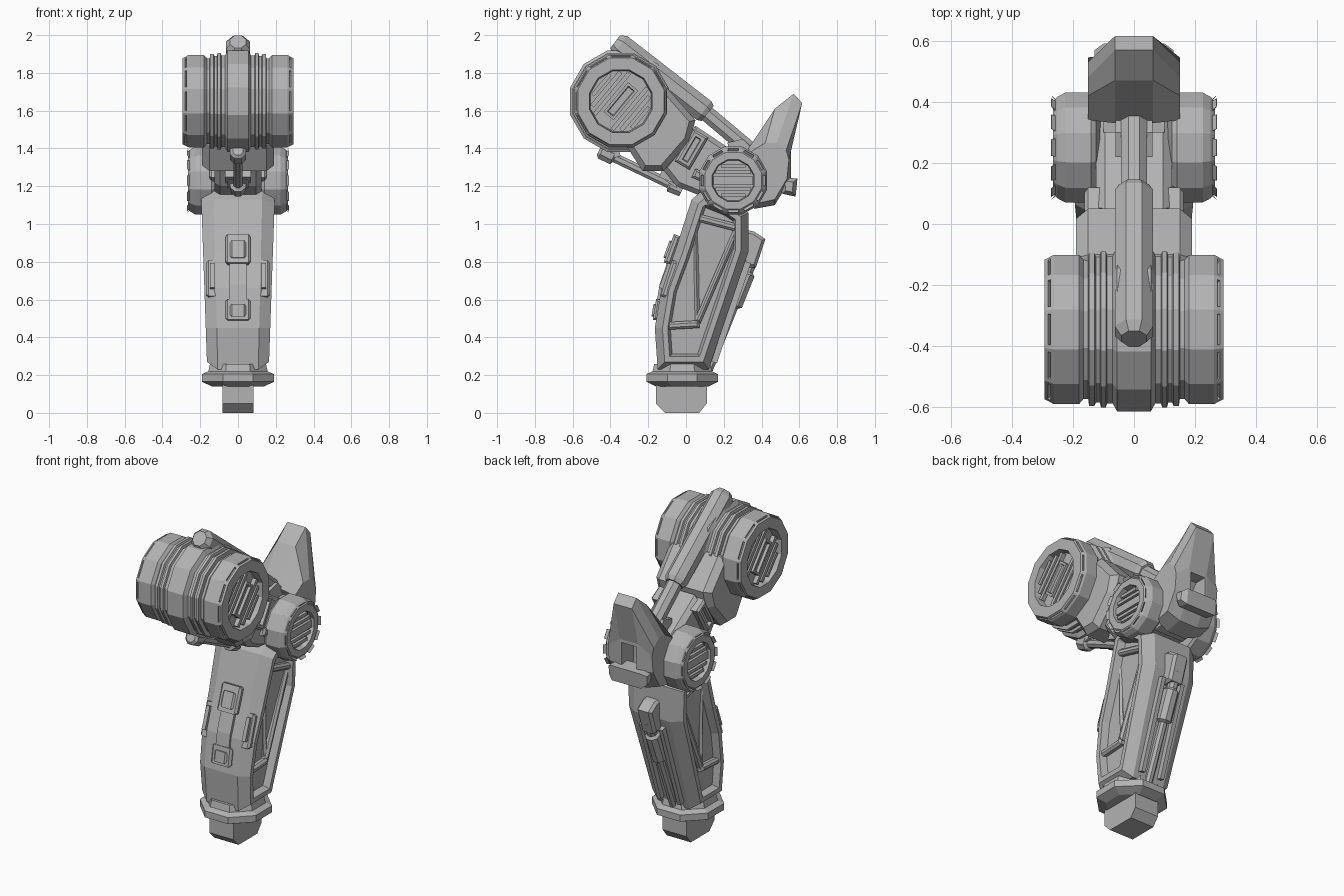
import bpy, bmesh, math
from mathutils import Vector

cube = bpy.data.objects.get("Cube")
if cube:
    bpy.data.objects.remove(cube)

grey = bpy.data.materials.new("plain_grey")
grey.use_nodes = True
grey.diffuse_color = (0.45, 0.45, 0.45, 1)
grey.node_tree.nodes["Principled BSDF"].inputs["Base Color"].default_value = grey.diffuse_color


def finish(name, bm, mirror=False):
    bmesh.ops.recalc_face_normals(bm, faces=bm.faces)
    mesh = bpy.data.meshes.new(name)
    bm.to_mesh(mesh)
    bm.free()
    mesh.materials.append(grey)
    ob = bpy.data.objects.new(name, mesh)
    bpy.context.scene.collection.objects.link(ob)
    if mirror:
        ob.modifiers.new("mirror", "MIRROR").use_axis[0] = True
    return ob


def skin(bm, rings):
    """Bridge consecutive rings, cap both ends; return the bands and caps."""
    n = len(rings[0])
    bands = [[bm.faces.new((a[i], a[(i + 1) % n], b[(i + 1) % n], b[i])) for i in range(n)]
             for a, b in zip(rings, rings[1:])]
    caps = [bm.faces.new(rings[0]), bm.faces.new(rings[-1])]
    bmesh.ops.recalc_face_normals(bm, faces=bm.faces)
    return bands, caps


def loft(name, sections, steps=(), mirror=False, taper=None):
    """Side outlines (y, z) placed at x stations; the end caps are inset in steps."""
    bm = bmesh.new()
    rings = [[bm.verts.new((x, y, z)) for y, z in pts] for x, pts in sections]
    caps = skin(bm, rings)[1]
    for thick, depth in steps:
        bmesh.ops.inset_individual(bm, faces=caps[1:] if mirror else caps, thickness=thick,
                                   depth=depth, use_even_offset=True)
    if taper:
        for v in bm.verts:
            v.co.x *= taper(v.co.z)
    return finish(name, bm, mirror)


def slab(name, pts, half, steps=()):
    return loft(name, [(-half, pts), (half, pts)], steps)


def strut(name, a, b, width, x0, x1, steps=(), mirror=False):
    """Straight bar in the side plane from a to b."""
    a, b = Vector(a), Vector(b)
    d = (b - a).normalized()
    n = Vector((-d.y, d.x)) * width / 2
    pts = [a + n, b + n, b - n, a - n]
    return loft(name, [(x0, pts), (x1, pts)], steps, mirror)


def lathe(name, profile, origin, axis, n=8, windows=()):
    """Faceted turned part: (distance, radius) pairs along an axis."""
    bm = bmesh.new()
    q = Vector(axis).to_track_quat("Z", "Y")
    rings = []
    for d, r in profile:
        angles = [(i + 0.5) * math.tau / n for i in range(n)]
        rings.append([bm.verts.new(Vector(origin) + q @ Vector((r * math.cos(t), r * math.sin(t), d)))
                      for t in angles])
    bands, _ = skin(bm, rings)
    for w in windows:
        bmesh.ops.inset_individual(bm, faces=bands[w], thickness=0.013, use_even_offset=True)
        bmesh.ops.inset_individual(bm, faces=bands[w], thickness=0.003, depth=-0.018)
    return finish(name, bm)


def rod(name, a, b, profile, n=8):
    """Turned part between two points of the centre plane."""
    a, b = Vector((0, *a)), Vector((0, *b))
    return lathe(name, [(t * (b - a).length, r) for t, r in profile], a, b - a, n)


def drum(name, half, y, z):
    """Symmetric drum across x with recessed windows in both end rings."""
    prof = [(-x, r) for x, r in reversed(half)] + half
    return lathe(name, prof, (0, y, z), (1, 0, 0), 12, (2, len(prof) - 4))


def slats(name, y, z, radius, x0, x1, angle, offsets):
    for s in (1, -1):
        d = Vector((s * math.cos(angle), math.sin(angle)))
        n = Vector((-d.y, d.x))
        for o, w in offsets:
            reach = d * math.sqrt(radius ** 2 - (abs(o) + w / 2) ** 2)
            c = Vector((y, z)) + n * o
            strut(name, c - reach, c + reach, w, s * x0, s * x1)


# Foot peg and collar
slab("foot_peg", [(-0.16, 0.16), (-0.16, 0.05), (-0.11, 0), (0.07, 0), (0.11, 0.05), (0.11, 0.16)], 0.082)
lathe("ankle_collar", [(0.14, 0.15), (0.165, 0.206), (0.205, 0.206), (0.22, 0.17), (0.26, 0.16)],
      (0, -0.02, 0), (0, 0, 1))

# Lower leg shell with recessed side panels
shell = [(-0.15, 0.23), (-0.165, 0.45), (-0.13, 0.66), (-0.06, 0.85), (0.03, 1.13), (0.09, 1.18),
         (0.24, 1.12), (0.33, 1.06), (0.33, 0.85), (0.12, 0.23)]
slab_half = 0.125
loft("lower_leg", [(-slab_half, shell), (slab_half, shell)],
     [(0.04, 0.065), (0.028, 0), (0.014, -0.045)], taper=lambda z: (0.155 + 0.035 * z) / 0.19)
edge = [(0.012, 0.012)]
strut("top_brace", (0.04, 1.04), (0.27, 0.98), 0.04, 0.12, 0.165, edge, True)
strut("low_brace", (-0.1, 0.46), (0.07, 0.47), 0.04, 0.11, 0.15, edge, True)
strut("diagonal_brace", (0.27, 0.97), (0.06, 0.48), 0.035, 0.11, 0.15, edge, True)
strut("slant_brace", (0.05, 1.0), (0.06, 0.48), 0.025, 0.11, 0.14, edge, True)

# Shin plates
slab("shin_strip", [(-0.17, 0.5), (-0.14, 0.68), (-0.05, 0.94), (0, 0.9), (-0.1, 0.5)], 0.045)
for a, b in (((-0.1, 0.79), (-0.045, 0.94)), ((-0.156, 0.49), (-0.138, 0.6))):
    a, b = Vector(a), Vector(b)
    strut("shin_pad", a, b, 0.04, -0.055, 0.055, edge)
    strut("shin_button", a.lerp(b, 0.15), a.lerp(b, 0.75), 0.06, -0.032, 0.032, edge)
strut("side_pad", (-0.107, 0.61), (-0.045, 0.8), 0.06, 0.11, 0.155, edge, True)
strut("side_button", (-0.108, 0.65), (-0.06, 0.78), 0.075, 0.125, 0.148, (), True)

# Calf piston
slab("calf_block", [(0.31, 0.97), (0.36, 0.96), (0.42, 0.92), (0.37, 0.77), (0.3, 0.77)], 0.035, [(0.015, 0.015)])
rod("calf_piston", (0.365, 0.84), (0.12, 0.23),
    [(0, 0.03), (0.15, 0.03), (0.17, 0.045), (0.44, 0.045), (0.46, 0.025), (1, 0.025)])
strut("calf_rail", (0.32, 0.8), (0.14, 0.27), 0.05, 0.055, 0.08, (), True)

# Knee joint
drum("knee_drum", [(0.11, 0.12), (0.125, 0.175), (0.14, 0.186), (0.225, 0.186), (0.25, 0.172),
                   (0.265, 0.155), (0.265, 0.115), (0.235, 0.11)], 0.25, 1.23)
slats("knee_slat", 0.25, 1.23, 0.108, 0.23, 0.252, 0,
      [(0, 0.045), (0.045, 0.018), (-0.045, 0.018), (0.078, 0.018), (-0.078, 0.018)])

# Upper arm body and neck
slab("arm_body", [(-0.32, 1.42), (-0.23, 1.28), (-0.12, 1.28), (0.02, 1.44), (0.05, 1.55),
                  (-0.1, 1.72), (-0.3, 1.7)], 0.15, [(0.03, 0.04)])
slab("arm_neck", [(-0.13, 1.3), (0.05, 1.52), (0.2, 1.42), (0.35, 1.32), (0.33, 1.15), (0.1, 1.14),
                  (-0.05, 1.2)], 0.095, [(0.025, 0.03)])
strut("neck_vent", (-0.02, 1.31), (0.08, 1.48), 0.09, 0.08, 0.15,
      [(0.012, 0.012), (0.016, 0), (0.004, -0.02)], True)
strut("neck_rib", (0.04, 1.27), (0.2, 1.2), 0.05, 0.09, 0.14, edge, True)
strut("neck_fork", (-0.13, 1.28), (0.14, 1.17), 0.07, -0.07, 0.07)

# Large shoulder drum with stepped ribs
drum("shoulder_drum", [(0.055, 0.278), (0.07, 0.25), (0.088, 0.25), (0.092, 0.264), (0.108, 0.264),
                       (0.112, 0.248), (0.125, 0.248), (0.13, 0.26), (0.147, 0.26), (0.15, 0.235),
                       (0.165, 0.235), (0.18, 0.253), (0.262, 0.253), (0.293, 0.236),
                       (0.293, 0.172), (0.25, 0.165)], -0.345, 1.65)
slats("shoulder_slat", -0.345, 1.65, 0.162, 0.245, 0.275, math.radians(50),
      [(0.062, 0.022), (-0.062, 0.022), (0.1, 0.024), (-0.1, 0.024), (0.135, 0.02), (-0.135, 0.02)])
for s in (1, -1):
    strut("shoulder_slot", (-0.345 - s * 0.065, 1.572), (-0.345 + s * 0.065, 1.728), 0.07,
          s * 0.24, s * 0.28, [(0.014, 0), (0.004, -0.015)])

# Upper piston
rod("piston_sleeve", (-0.375, 1.965), (0.115, 1.585),
    [(0, 0.045), (0.05, 0.068), (0.96, 0.068), (1, 0.055)])
rod("piston_rod", (0.08, 1.61), (0.33, 1.4), [(0, 0.046), (1, 0.046)])
slab("piston_anchor", [(0.22, 1.43), (0.3, 1.45), (0.36, 1.39), (0.34, 1.3), (0.24, 1.3)], 0.06)

# Lower piston
rod("small_piston", (-0.46, 1.39), (-0.02, 1.18),
    [(0, 0.03), (0.03, 0.045), (0.17, 0.045), (0.19, 0.027), (0.84, 0.027), (0.86, 0.045), (1, 0.04)])
strut("piston_hanger", (-0.4, 1.42), (-0.38, 1.35), 0.07, -0.04, 0.04)
strut("piston_yoke", (-0.08, 1.21), (-0.04, 1.27), 0.07, -0.055, 0.055)

# Elbow guard: central spike flaring into a wide plate with a notch behind
spike = [(0.33, 1.4), (0.47, 1.61), (0.57, 1.69), (0.615, 1.64), (0.555, 1.4),
         (0.555, 1.24), (0.47, 1.1), (0.36, 1.08), (0.42, 1.23)]
flare = [(0.34, 1.38), (0.42, 1.43), (0.48, 1.43), (0.53, 1.39), (0.545, 1.34),
         (0.535, 1.24), (0.47, 1.13), (0.38, 1.11), (0.42, 1.23)]
guard = loft("elbow_guard", [(-0.15, flare), (-0.062, spike), (0.062, spike), (0.15, flare)])
cutter = slab("notch_cutter", [(0.44, 1.2), (0.44, 1.33), (0.48, 1.38), (0.7, 1.38), (0.7, 1.2)], 0.05)
cutter.hide_render = True
cut = guard.modifiers.new("notch", "BOOLEAN")
cut.operation = "DIFFERENCE"
cut.object = cutter
bpy.context.view_layer.objects.active = guard
bpy.ops.object.modifier_apply(modifier=cut.name)
bpy.data.objects.remove(cutter)
slab("guard_bar", [(0.5, 1.25), (0.59, 1.24), (0.58, 1.145), (0.51, 1.16)], 0.1, [(0.02, 0.03)])
slab("guard_mount", [(0.3, 1.36), (0.43, 1.36), (0.45, 1.12), (0.3, 1.1)], 0.1)
